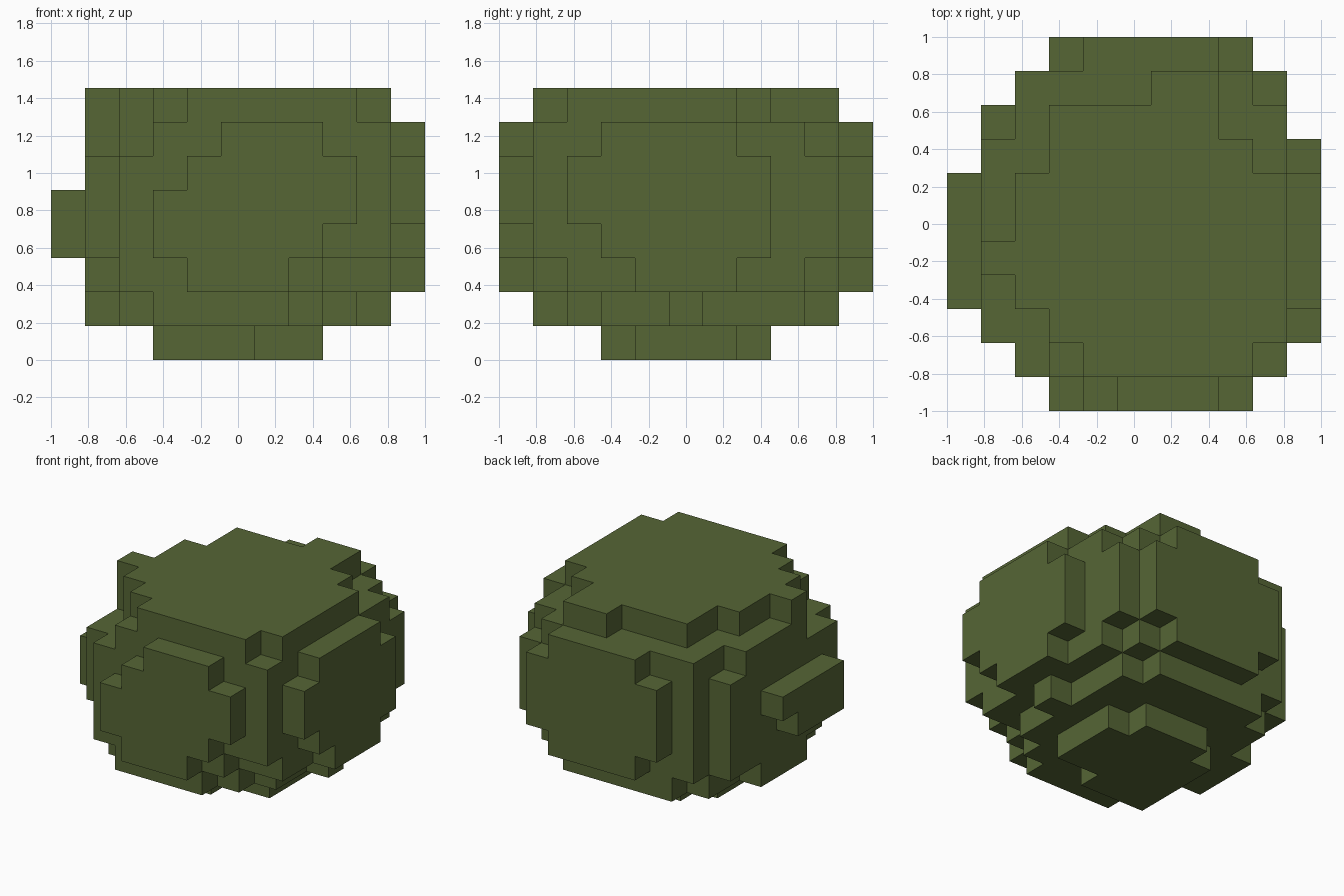
import bpy
import bmesh
import math
from mathutils import Vector

starter = bpy.data.objects.get("Cube")
if starter:
    bpy.data.objects.remove(starter, do_unlink=True)

CELL = 2 / 11
cells = set()


def add_layer(levels, first_row, spans):
    """Fill a horizontal layer: one (left, right) span of cells per row, front to back."""
    for z in levels:
        for y, (left, right) in enumerate(spans, first_row):
            cells.update((x, y, z) for x in range(left, right + 1))


def add_plate(axis, position, first_level, spans):
    """Fill an upright plate on one side: one span of cells per level, bottom to top."""
    for z, (start, end) in enumerate(spans, first_level):
        for i in range(start, end + 1):
            cells.add((position, i, z) if axis == "x" else (i, position, z))


def build_blocks(name, material):
    """Skin the filled cells and merge coplanar faces into large flat ones."""
    bm = bmesh.new()
    corners = {}

    def corner(point):
        key = tuple(round(c) for c in point)
        if key not in corners:
            position = Vector(key) * CELL - Vector((1, 1, 0))
            corners[key] = bm.verts.new(position)
        return corners[key]

    for cell in sorted(cells):
        for axis in range(3):
            for sign in (-1, 1):
                normal = Vector((0, 0, 0))
                normal[axis] = sign
                neighbour = tuple(round(c) for c in Vector(cell) + normal)
                if neighbour in cells:
                    continue
                side = Vector((0, 0, 0))
                side[(axis + 1) % 3] = 1
                up = normal.cross(side)
                centre = Vector(cell) + Vector((1, 1, 1)) / 2 + normal / 2
                quad = [(-1, -1), (1, -1), (1, 1), (-1, 1)]
                bm.faces.new([corner(centre + side * a / 2 + up * b / 2) for a, b in quad])

    bmesh.ops.dissolve_limit(bm, angle_limit=math.radians(1),
                             verts=bm.verts[:], edges=bm.edges[:])
    mesh = bpy.data.meshes.new(name)
    bm.to_mesh(mesh)
    bm.free()
    mesh.materials.append(material)
    obj = bpy.data.objects.new(name, mesh)
    bpy.context.collection.objects.link(obj)
    return obj


# Foot
add_layer([0], 3, [(3, 5), (3, 7), (3, 7), (3, 7), (4, 6)])
# Lower rounding
add_layer([1], 1, [(3, 6), (2, 7), (2, 8), (1, 8), (1, 9), (1, 8), (2, 8), (2, 8), (3, 7)])
add_layer([2], 1, [(2, 7), (2, 9)] + [(1, 9)] * 6 + [(2, 8)])
# Main body
add_layer(range(3, 6), 1, [(2, 9)] + [(1, 9)] * 7 + [(2, 9)])
# Upper rounding
add_layer([6], 1, [(3, 9), (3, 9), (2, 9)] + [(1, 9)] * 4 + [(2, 9), (2, 8)])
# Crown
add_layer([7], 1, [(4, 8), (3, 9), (2, 9), (1, 9), (2, 9), (2, 9), (3, 8), (3, 7), (6, 7)])

# Raised plates on the four sides
add_plate("y", 0, 2, [(4, 6), (3, 7), (3, 8), (4, 8), (5, 7)])
add_plate("y", 10, 2, [(4, 7), (3, 8), (3, 8), (3, 8), (4, 7)])
add_plate("x", 10, 2, [(4, 6), (3, 7), (2, 7), (2, 7), (3, 6)])
add_plate("x", 0, 3, [(3, 5), (3, 6)])

# Colour
green = bpy.data.materials.new("leaf_green")
green.use_nodes = True
colour = (0.093, 0.133, 0.036, 1)
green.diffuse_color = colour
green.node_tree.nodes["Principled BSDF"].inputs["Base Color"].default_value = colour

build_blocks("leafy_clump", green)
